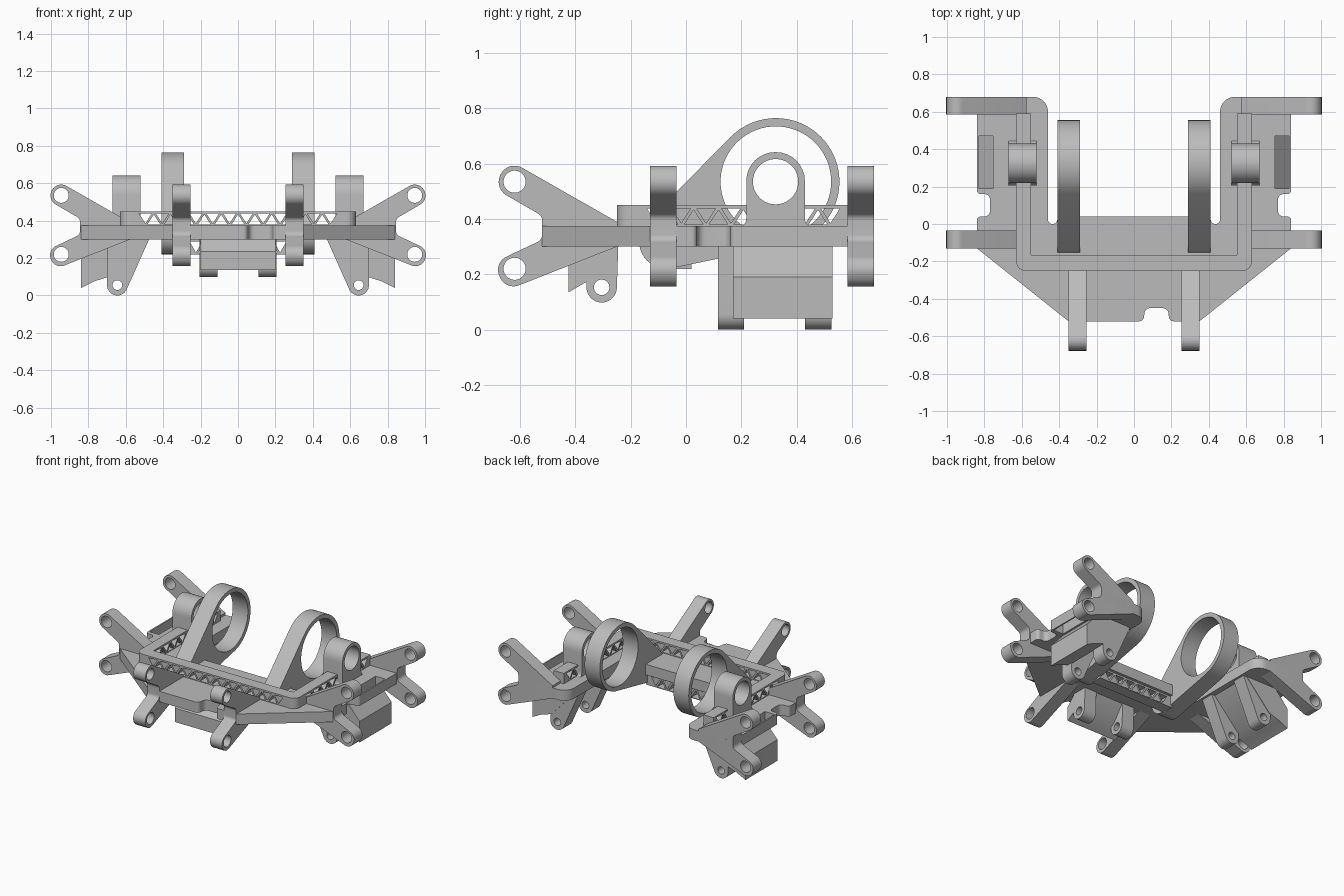
import bpy, bmesh, math
from mathutils import Vector, geometry

if "Cube" in bpy.data.objects:
    bpy.data.objects.remove(bpy.data.objects["Cube"])

grey = bpy.data.materials.new("plain_grey")
grey.diffuse_color = (0.5, 0.5, 0.5, 1)
grey.use_nodes = True
grey.node_tree.nodes["Principled BSDF"].inputs["Base Color"].default_value = grey.diffuse_color


def circle(u, v, r, n=40):
    return [(u + r * math.cos(2 * math.pi * i / n), v + r * math.sin(2 * math.pi * i / n)) for i in range(n)]


def hull(pts):
    return [pts[i] for i in geometry.convex_hull_2d(pts)]


def fillet(pts, steps=9):
    """Round the corners of a polygon given as (u, v, radius)."""
    out = []
    for i, (u, v, r) in enumerate(pts):
        p = Vector((u, v))
        if r == 0:
            out.append((u, v))
            continue
        a = (Vector(pts[i - 1][:2]) - p).normalized()
        b = (Vector(pts[(i + 1) % len(pts)][:2]) - p).normalized()
        half = math.acos(max(-1, min(1, a.dot(b)))) / 2
        c = p + (a + b).normalized() * (r / math.sin(half))
        s = (p + a * (r / math.tan(half)) - c).normalized()
        e = (p + b * (r / math.tan(half)) - c).normalized()
        total = math.acos(max(-1, min(1, s.dot(e))))
        for k in range(steps):
            t = k / (steps - 1)
            d = (s * math.sin((1 - t) * total) + e * math.sin(t * total)) / math.sin(total)
            out.append(tuple(c + d * r))
    return out


def extrude(name, axis, lo, hi, outline, holes=(), flip=1):
    """Extrude a profile with holes along an axis, mirrored in x when flip is -1."""
    cu = bpy.data.curves.new(name, 'CURVE')
    cu.dimensions = '2D'
    cu.fill_mode = 'BOTH'
    cu.extrude = (hi - lo) / 2
    for loop in [outline, *holes]:
        sp = cu.splines.new('POLY')
        sp.points.add(len(loop) - 1)
        for pt, (u, v) in zip(sp.points, loop):
            pt.co = (u, v, 0, 1)
        sp.use_cyclic_u = True
    tmp = bpy.data.objects.new(name + "_profile", cu)
    bpy.context.collection.objects.link(tmp)
    bpy.context.view_layer.update()
    me = bpy.data.meshes.new_from_object(tmp.evaluated_get(bpy.context.evaluated_depsgraph_get()))
    bpy.data.objects.remove(tmp)
    mid = (lo + hi) / 2
    for vert in me.vertices:
        u, v, w = vert.co
        w += mid
        x, y, z = {'X': (w, u, v), 'Y': (u, w, v), 'Z': (u, v, w)}[axis]
        vert.co = (x * flip, y, z)
    bm = bmesh.new()
    bm.from_mesh(me)
    bmesh.ops.remove_doubles(bm, verts=bm.verts, dist=1e-5)
    bmesh.ops.recalc_face_normals(bm, faces=bm.faces)
    bm.to_mesh(me)
    bm.free()
    me.materials.clear()
    me.materials.append(grey)
    ob = bpy.data.objects.new(name, me)
    bpy.context.collection.objects.link(ob)
    bpy.ops.object.select_all(action='DESELECT')
    ob.select_set(True)
    bpy.context.view_layer.objects.active = ob
    bpy.ops.object.shade_smooth_by_angle(angle=math.radians(30))
    return ob


def truss(name, axis, lo, hi, u0, u1, z0, z1, cut0, cut1, flip=1):
    """Bar pierced by alternating triangles between cut0 and cut1."""
    n = int((cut1 - cut0) / 0.045) - 1
    start = (cut0 + cut1) / 2 - (n - 1) * 0.0225
    holes = []
    for i in range(n):
        c = start + i * 0.045
        base, tip = (z0 + 0.005, z1 - 0.017) if i % 2 else (z1 - 0.012, z0 + 0.01)
        holes.append([(c - 0.034, base), (c + 0.034, base), (c, tip)])
    extrude(name, axis, lo, hi, [(u0, z0), (u1, z0), (u1, z1), (u0, z1)], holes, flip)


# U-shaped base plate with rounded notches and side slots
half = [(.35, -.52, 0), (.84, -.13, 0), (.84, .04, .02), (.77, .04, .03), (.77, .16, .03), (.84, .16, .02),
        (.84, .68, 0), (.46, .68, .08), (.46, 0, .024), (.41, 0, .024), (.41, .04, 0)]
notch = [(.05, -.52, .025), (.06, -.45, .03), (.18, -.45, .03), (.19, -.52, .025)]
plate = half + [(-x, y, r) for x, y, r in reversed(half)] + notch
slots = [[(s * x, y) for x, y in [(.755, .19), (.83, .19), (.83, .47), (.755, .47)]] for s in (1, -1)]
extrude("base_plate", 'Z', .30, .375, fillet(plate), slots)

# Front truss rail and the lower truss between the ring feet
truss("front_rail", 'Y', -.25, -.165, -.57, .57, .375, .45, -.56, .56)
truss("lower_truss", 'Y', -.06, .02, -.30, .30, .22, .30, -.29, .29)


def bracket_profile(eye, sign):
    """Forked bracket with two eyes, reaching inward from the eye position."""
    pts = [(-.021, .613, .056), (-.078, .514, .056), (.1, .411, .03), (.1, .325, .03),
           (-.078, .241, .053), (-.03, .142, .053), (.37, .30, 0), (.37, .39, 0)]
    outline = fillet([(eye + sign * d, z, r) for d, z, r in pts])
    return outline, [circle(eye, .535, .04), circle(eye, .22, .04)]


for s, side in ((1, "right"), (-1, "left")):
    # Side truss rail with a rounded solid corner
    truss(side + "_rail", 'X', .55, .63, -.17, .59, .375, .45, -.165, .58, s)
    extrude(side + "_rail_corner", 'Z', .375, .45,
            fillet([(.55, -.25, 0), (.63, -.25, .05), (.63, -.165, 0), (.55, -.165, 0)]), flip=s)

    # Large ring on a tapered foot
    extrude(side + "_ring", 'X', .29, .41, hull(circle(.325, .535, .23, 72) + circle(-.07, .32, .1)),
            [circle(.325, .535, .2, 72)], s)

    # Small bearing lug with flared base
    lug = [(.165, .36, 0), (.218, .38, .03), (.218, .642, .105), (.43, .642, .105), (.43, .38, .03), (.483, .36, 0)]
    extrude(side + "_bearing_lug", 'X', .52, .67, fillet(lug), [circle(.324, .535, .082)], s)

    # Forked brackets on the sides and the front
    outline, holes = bracket_profile(.945, -1)
    extrude(side + "_fork_front", 'Y', -.13, -.035, outline, holes, s)
    extrude(side + "_fork_back", 'Y', .585, .68, outline, holes, s)
    outline, holes = bracket_profile(-.62, 1)
    extrude(side + "_nose_fork", 'X', .255, .35, outline, holes, s)

    # Slanted side box with two hinge arms below
    extrude(side + "_box", 'Y', .17, .53,
            [(.50, .301), (.74, .301), (.84, .19), (.84, .04), (.77, .075), (.69, .10)], flip=s)
    arm = hull(circle(.645, .055, .055) + [(.475, .301), (.70, .301)])
    for lo, hi, tag in ((.115, .21, "front"), (.43, .527, "back")):
        extrude(f"{side}_hinge_arm_{tag}", 'Y', lo, hi, arm, [circle(.645, .055, .026)], s)

    # Hinge arm under the nose
    extrude(side + "_nose_hinge_arm", 'X', .11, .205,
            hull(circle(-.305, .153, .055) + [(-.245, .301), (-.36, .301)]), [circle(-.305, .153, .028)], s)

# Slanted box under the nose
extrude("nose_box", 'X', -.2, .2, [(-.25, .301), (-.36, .301), (-.425, .235), (-.425, .135), (-.33, .19)])
